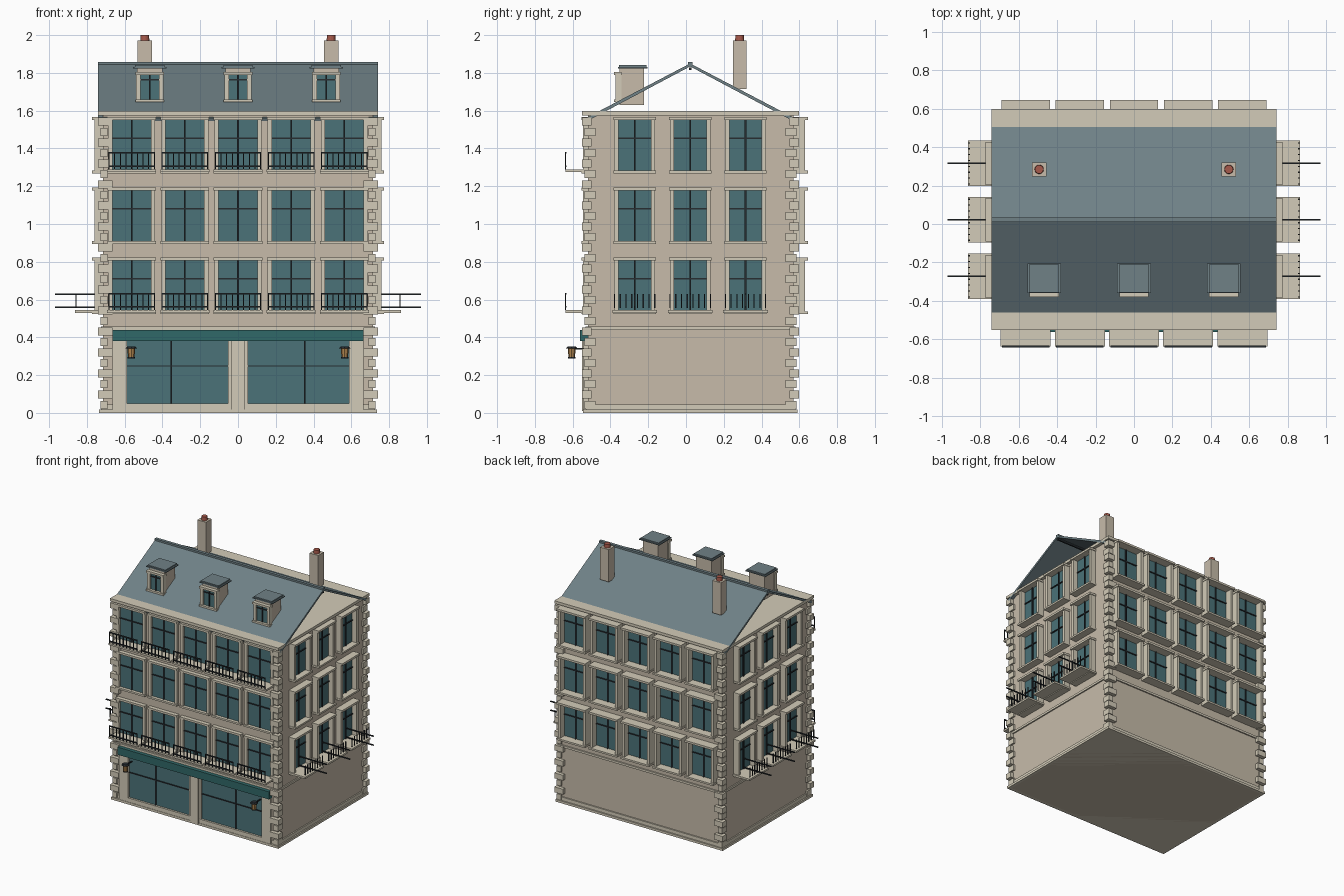
import bpy, bmesh, math
from mathutils import Matrix

if "Cube" in bpy.data.objects:
    bpy.data.objects.remove(bpy.data.objects["Cube"])


def mat(name, r, g, b):
    m = bpy.data.materials.new(name)
    m.diffuse_color = (r, g, b, 1)
    m.use_nodes = True
    m.node_tree.nodes["Principled BSDF"].inputs["Base Color"].default_value = m.diffuse_color
    return m


WALL = mat("stone", 0.57, 0.50, 0.40)
TRIM = mat("pale_stone", 0.65, 0.60, 0.48)
GLASS = mat("glass", 0.07, 0.17, 0.19)
SLATE = mat("slate", 0.16, 0.22, 0.24)
IRON = mat("iron", 0.02, 0.025, 0.03)
TEAL = mat("teal_paint", 0.03, 0.14, 0.14)
CLAY = mat("clay", 0.38, 0.10, 0.07)
BRASS = mat("brass", 0.45, 0.24, 0.08)


class Part:
    """Collects boxes, cones and extruded profiles into one object."""

    def __init__(self, name, material):
        self.name, self.material, self.bm = name, material, bmesh.new()

    def box(self, x0, x1, y0, y1, z0, z1):
        m = Matrix.Translation(((x0 + x1) / 2, (y0 + y1) / 2, (z0 + z1) / 2))
        s = Matrix.Diagonal((abs(x1 - x0), abs(y1 - y0), abs(z1 - z0), 1))
        bmesh.ops.create_cube(self.bm, size=1, matrix=m @ s)

    def cone(self, x, y, z0, z1, r0, r1, n):
        bmesh.ops.create_cone(self.bm, cap_ends=True, segments=n, radius1=r0, radius2=r1,
                              depth=z1 - z0, matrix=Matrix.Translation((x, y, (z0 + z1) / 2)))

    def extrude_x(self, yz, x0, x1):
        f = self.bm.faces.new([self.bm.verts.new((x0, y, z)) for y, z in yz])
        ext = bmesh.ops.extrude_face_region(self.bm, geom=[f])
        vs = [v for v in ext["geom"] if isinstance(v, bmesh.types.BMVert)]
        bmesh.ops.translate(self.bm, verts=vs, vec=(x1 - x0, 0, 0))

    def on(self, wall, u0, u1, d0, d1, z0, z1):
        """Box in wall coordinates: u along the wall, d outward from it."""
        axis, sign, pos = wall
        a, b = pos + sign * d0, pos + sign * d1
        if axis == "y":
            self.box(u0, u1, a, b, z0, z1)
        else:
            self.box(a, b, u0, u1, z0, z1)

    def finish(self):
        bmesh.ops.recalc_face_normals(self.bm, faces=self.bm.faces)
        me = bpy.data.meshes.new(self.name)
        self.bm.to_mesh(me)
        self.bm.free()
        me.materials.append(self.material)
        bpy.context.collection.objects.link(bpy.data.objects.new(self.name, me))


parts = []


def part(name, material):
    parts.append(Part(name, material))
    return parts[-1]


CY = 0.022                      # centre of the building's depth
FRONT, BACK = ("y", -1, -0.52), ("y", 1, 0.57)
LEFT, RIGHT = ("x", -1, -0.715), ("x", 1, 0.715)

# Main body, plinth, string course and cornice
body = part("body_walls", WALL)
body.box(-0.715, 0.715, -0.52, 0.57, 0.0, 1.585)
bands = part("stone_bands", TRIM)
bands.box(-0.735, 0.735, -0.545, 0.59, 0.0, 0.018)
bands.box(-0.725, 0.725, -0.53, 0.58, 0.018, 0.045)
bands.box(-0.725, 0.725, -0.533, 0.58, 0.44, 0.457)
bands.box(-0.74, 0.74, -0.55, 0.597, 1.575, 1.597)

# Corner quoins, alternating long and short
quoins = part("quoins", TRIM)
for i in range(28):
    z = 0.02 + i * 0.0556
    lx, ly, out = (0.075, 0.05, 0.0) if i % 2 else (0.05, 0.07, 0.012)
    for s in (-1, 1):
        for yo, t in ((-0.55, -1), (0.597, 1)):
            quoins.box(s * (0.74 - out), s * (0.74 - lx), yo - t * out, yo - t * ly, z, z + 0.043)

# Windows on every wall
frames = part("window_frames", TRIM)
glass = part("window_glass", GLASS)
bars = part("window_bars", IRON)


def window(wall, u, zc, w, h, depth, lip, border=0.022):
    a, b, lo, hi = u - w / 2, u + w / 2, zc - h / 2, zc + h / 2
    glass.on(wall, a, b, 0.0, 0.007, lo, hi)
    bars.on(wall, u - 0.004, u + 0.004, 0.006, 0.015, lo, hi)
    bars.on(wall, a, b, 0.006, 0.014, zc + 0.034, zc + 0.042)
    for e0, e1 in ((a - border, a), (b, b + border)):
        frames.on(wall, e0, e1, -0.01, depth, lo - 0.01, hi + 0.01)
    for z0, z1 in ((lo - 0.014, lo), (hi, hi + 0.016)):
        frames.on(wall, a - border - 0.004, b + border + 0.004, -0.01, depth + lip, z0, z1)


ROWS = (0.672, 1.043, 1.416)
COLS = [i * 0.2815 for i in range(-2, 3)]
SIDE_COLS = (-0.272, 0.022, 0.315)
for zc in ROWS:
    for u in COLS:
        window(FRONT, u, zc, 0.205, 0.268, 0.024, 0.008)
        window(BACK, u, zc, 0.2, 0.268, 0.06, 0.015)
    for u in SIDE_COLS:
        window(LEFT, u, zc, 0.172, 0.268, 0.046, 0.012)
        window(RIGHT, u, zc, 0.172, 0.268, 0.046, 0.012)

# Balconies: slabs and iron railings
slabs = part("balcony_slabs", TRIM)
rails = part("balcony_railings", IRON)
R = 0.003
for zc in (ROWS[0], ROWS[2]):
    base = zc - 0.142
    for u in COLS:
        slabs.on(FRONT, u - 0.13, u + 0.13, 0.0, 0.118, base, base + 0.014)
        for dz in (0.032, 0.102):
            rails.on(FRONT, u - 0.123, u + 0.123, 0.113, 0.121, base + dz - 0.004, base + dz + 0.004)
        for k in range(9):
            x = u + (k - 4) * 0.03
            rails.on(FRONT, x - R, x + R, 0.114, 0.12, base + 0.014, base + 0.102)

# Side balconies: balusters along the slab edge, bars running outward
for wall in (LEFT, RIGHT):
    base = ROWS[0] - 0.142
    for u in SIDE_COLS:
        slabs.on(wall, u - 0.118, u + 0.118, 0.0, 0.148, base, base + 0.014)
        for dz in (0.028, 0.099):
            rails.on(wall, u - 0.004, u + 0.004, 0.02, 0.255, base + dz - 0.004, base + dz + 0.004)
        for k in range(8):
            y = u + (k - 3.5) * 0.0305
            rails.on(wall, y - R, y + R, 0.139, 0.145, base + 0.025, base + 0.099)

# Shop front: glazing, piers and sign board
shop = part("shop_surround", TRIM)
shop.on(FRONT, -0.665, 0.665, 0.0, 0.022, 0.018, 0.05)
shop.on(FRONT, -0.035, 0.035, 0.0, 0.03, 0.01, 0.38)
shop.on(FRONT, -0.053, 0.053, 0.0, 0.018, 0.02, 0.38)
shop_glass = part("shop_glass", GLASS)
shop_bars = part("shop_bars", IRON)
for s in (-1, 1):
    shop.on(FRONT, s * 0.587, s * 0.665, 0.0, 0.022, 0.01, 0.38)
    shop_glass.on(FRONT, s * 0.053, s * 0.587, 0.0, 0.006, 0.05, 0.38)
    shop_bars.on(FRONT, s * 0.349, s * 0.357, 0.005, 0.014, 0.05, 0.38)
    shop_bars.on(FRONT, s * 0.053, s * 0.587, 0.005, 0.013, 0.245, 0.252)
sign = part("sign_board", TEAL)
sign.on(FRONT, -0.665, 0.665, 0.0, 0.042, 0.38, 0.44)

# Wall lanterns
lamp = part("lantern_bodies", BRASS)
lamp_iron = part("lantern_ironwork", IRON)
for x in (-0.565, 0.565):
    lamp.cone(x, -0.605, 0.295, 0.342, 0.017, 0.021, 8)
    lamp_iron.cone(x, -0.605, 0.342, 0.352, 0.03, 0.022, 8)
    lamp_iron.cone(x, -0.605, 0.289, 0.295, 0.019, 0.019, 8)
    lamp_iron.box(x - 0.004, x + 0.004, -0.605, -0.52, 0.336, 0.344)

# Open-gabled pitched roof with ridge cap
roof = part("roof", SLATE)
T = 0.016
roof.extrude_x([(CY - 0.55, 1.562), (CY, 1.85), (CY + 0.55, 1.562),
                (CY + 0.543, 1.562 - T), (CY, 1.85 - T), (CY - 0.543, 1.562 - T)], -0.74, 0.74)
roof.box(-0.74, 0.74, CY - 0.012, CY + 0.012, 1.838, 1.858)
beam = part("ridge_beam", IRON)
beam.box(-0.735, 0.735, CY - 0.006, CY + 0.006, 1.815, 1.828)

# Dormers
dormer = part("dormer_walls", WALL)
dormer_roof = part("dormer_roofs", SLATE)
DW = ("y", -1, -0.352)
for x in (-0.467, 0, 0.467):
    dormer.box(x - 0.067, x + 0.067, -0.352, -0.222, 1.63, 1.826)
    dormer_roof.box(x - 0.088, x + 0.088, -0.36, -0.205, 1.824, 1.832)
    dormer_roof.box(x - 0.078, x + 0.078, -0.355, -0.21, 1.832, 1.841)
    window(DW, x, 1.725, 0.096, 0.13, 0.02, 0.008, 0.024)

# Chimneys with clay pots
chimney = part("chimney_stacks", WALL)
pots = part("chimney_pots", CLAY)
for x in (-0.493, 0.493):
    chimney.box(x - 0.038, x + 0.038, 0.248, 0.32, 1.715, 1.972)
    pots.cone(x, 0.284, 1.97, 2.0, 0.024, 0.022, 16)

for p in parts:
    p.finish()
